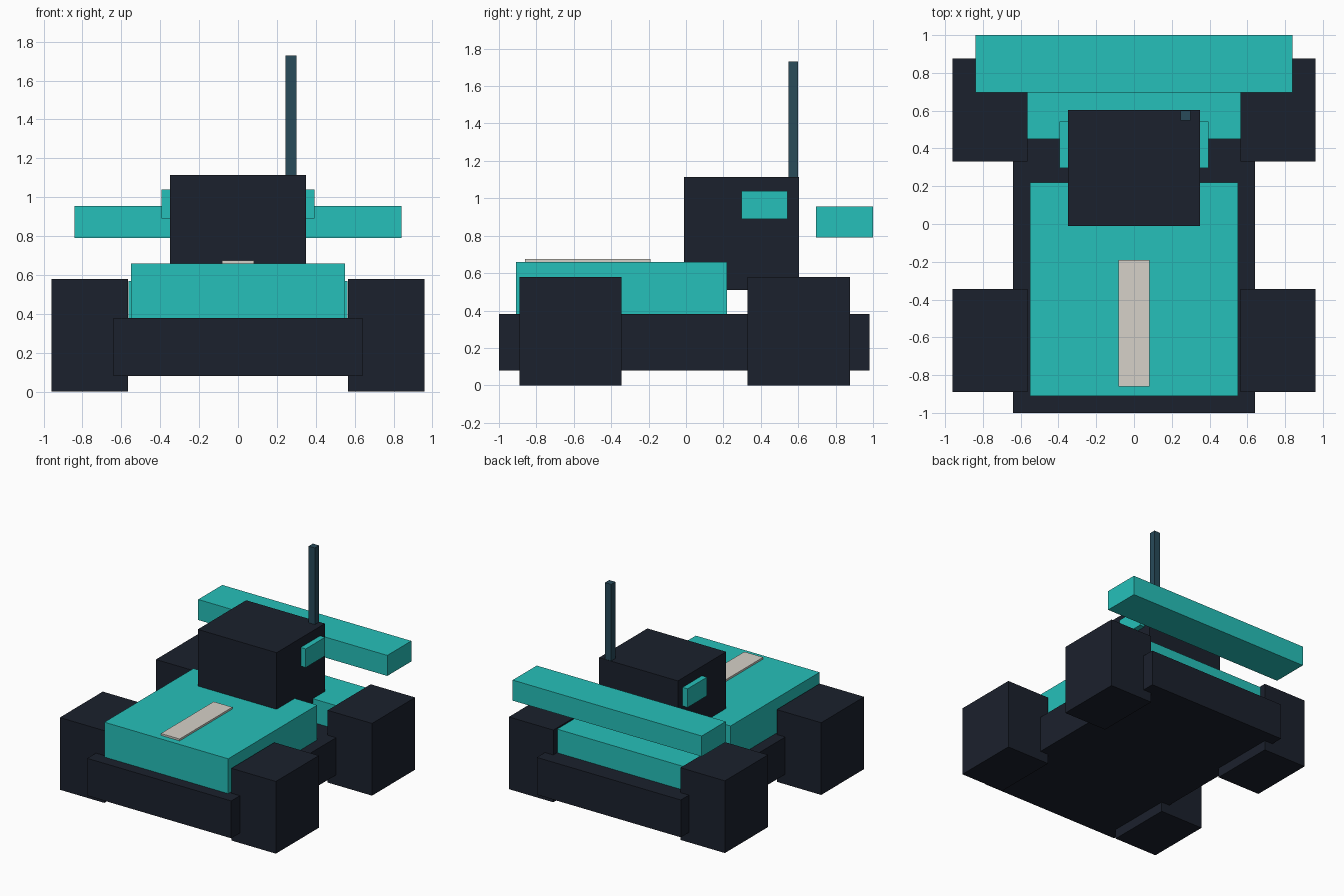
import bpy
import bmesh
from mathutils import Vector

if "Cube" in bpy.data.objects:
    bpy.data.objects.remove(bpy.data.objects["Cube"])


def material(name, color):
    mat = bpy.data.materials.new(name)
    mat.diffuse_color = (*color, 1)
    mat.use_nodes = True
    mat.node_tree.nodes["Principled BSDF"].inputs["Base Color"].default_value = mat.diffuse_color
    return mat


dark = material("dark", (0.011, 0.015, 0.026))
teal = material("teal", (0.019, 0.53, 0.49))
steel = material("steel_blue", (0.021, 0.069, 0.102))
cream = material("cream", (0.67, 0.64, 0.58))


def box(name, x, y, z, mat):
    """Box spanning the given (min, max) ranges, origin at its centre."""
    spans = (x, y, z)
    size = Vector([b - a for a, b in spans])
    bm = bmesh.new()
    bmesh.ops.create_cube(bm, size=1)
    bmesh.ops.scale(bm, vec=size, verts=bm.verts)
    mesh = bpy.data.meshes.new(name)
    bm.to_mesh(mesh)
    bm.free()
    mesh.materials.append(mat)
    obj = bpy.data.objects.new(name, mesh)
    obj.location = [(a + b) / 2 for a, b in spans]
    bpy.context.collection.objects.link(obj)
    return obj


# Body
box("chassis", (-0.64, 0.64), (-1.0, 0.98), (0.08, 0.38), dark)
box("hood", (-0.55, 0.55), (-0.91, 0.22), (0.38, 0.66), teal)
box("hood_stripe", (-0.083, 0.083), (-0.86, -0.19), (0.65, 0.675), cream)
box("rear_deck", (-0.563, 0.563), (0.45, 0.83), (0.38, 0.57), teal)
box("cabin", (-0.35, 0.35), (-0.01, 0.603), (0.51, 1.115), dark)
box("rear_wing", (-0.84, 0.84), (0.695, 1.0), (0.79, 0.955), teal)
box("antenna", (0.245, 0.3), (0.547, 0.6), (1.11, 1.73), steel)

# Wheels and cabin side panels, on both sides
for side, s in (("left", -1), ("right", 1)):
    wheel_x = sorted((s * 0.565, s * 0.96))
    box(f"front_wheel_{side}", wheel_x, (-0.89, -0.345), (0, 0.58), dark)
    box(f"rear_wheel_{side}", wheel_x, (0.33, 0.877), (0, 0.58), dark)
    box(f"side_panel_{side}", sorted((s * 0.34, s * 0.394)), (0.297, 0.543), (0.89, 1.04), teal)
